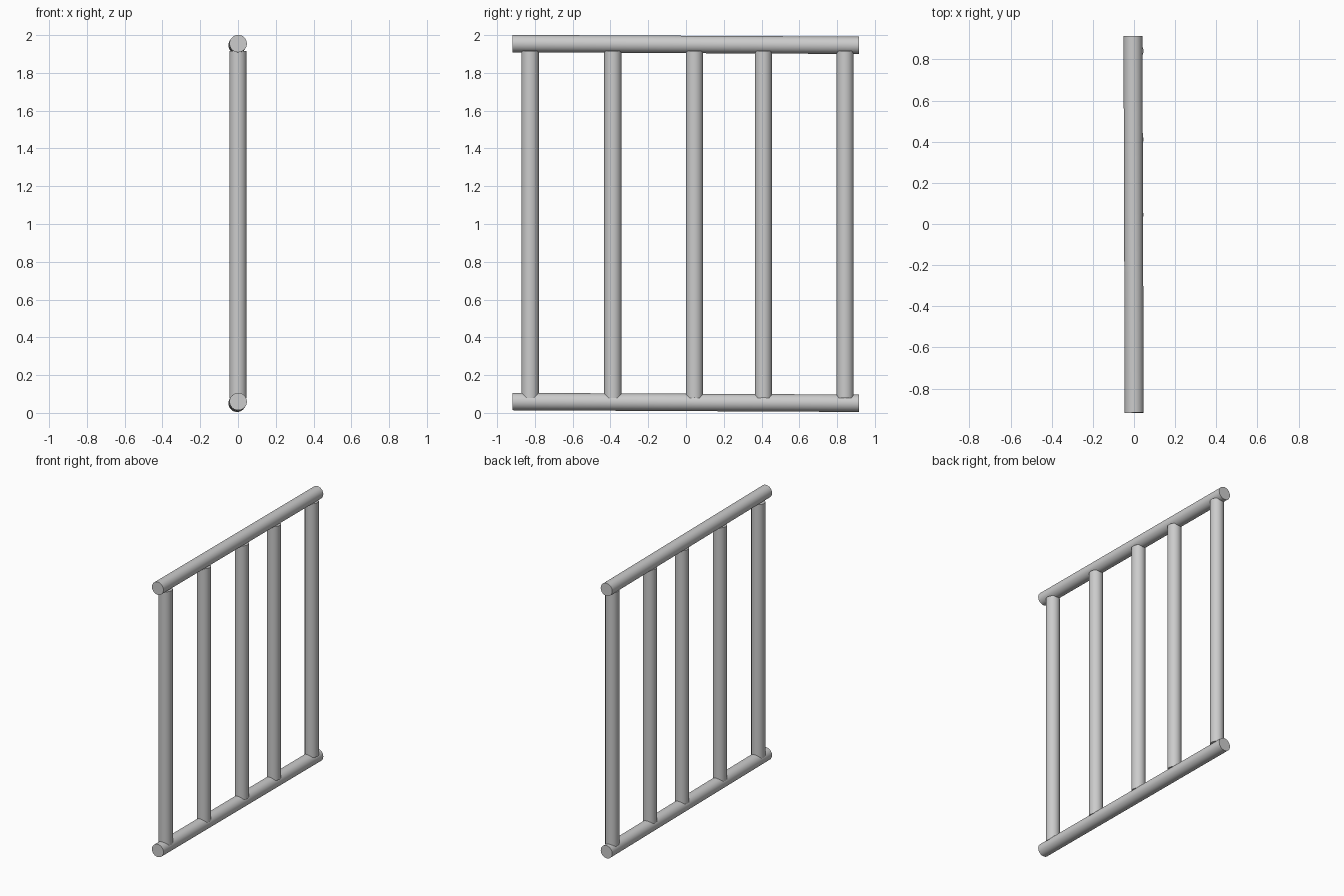
import bpy
import math
from mathutils import Vector

if "Cube" in bpy.data.objects:
    bpy.data.objects.remove(bpy.data.objects["Cube"])

RADIUS = 0.046


def bar(name, start, end):
    """Round bar between two points."""
    start, end = Vector(start), Vector(end)
    axis = end - start
    bpy.ops.mesh.primitive_cylinder_add(vertices=32, radius=RADIUS, depth=axis.length,
                                        location=(start + end) / 2)
    obj = bpy.context.object
    obj.name = name
    obj.rotation_euler = axis.to_track_quat('Z', 'Y').to_euler()
    bpy.ops.object.shade_smooth_by_angle(angle=math.radians(35))
    return obj


# Horizontal rails, very slightly tilted
for name, z in (("bottom_rail", 0.06), ("top_rail", 1.955)):
    bar(name, (0.001, -0.918, z), (-0.005, 0.915, z - 0.009))

# Upright bars, unevenly spaced
for i, y in enumerate((-0.825, -0.387, 0.045, 0.41, 0.842)):
    bar(f"upright_bar_{i + 1}", (0, y, 0.08), (0, y, 1.915))
